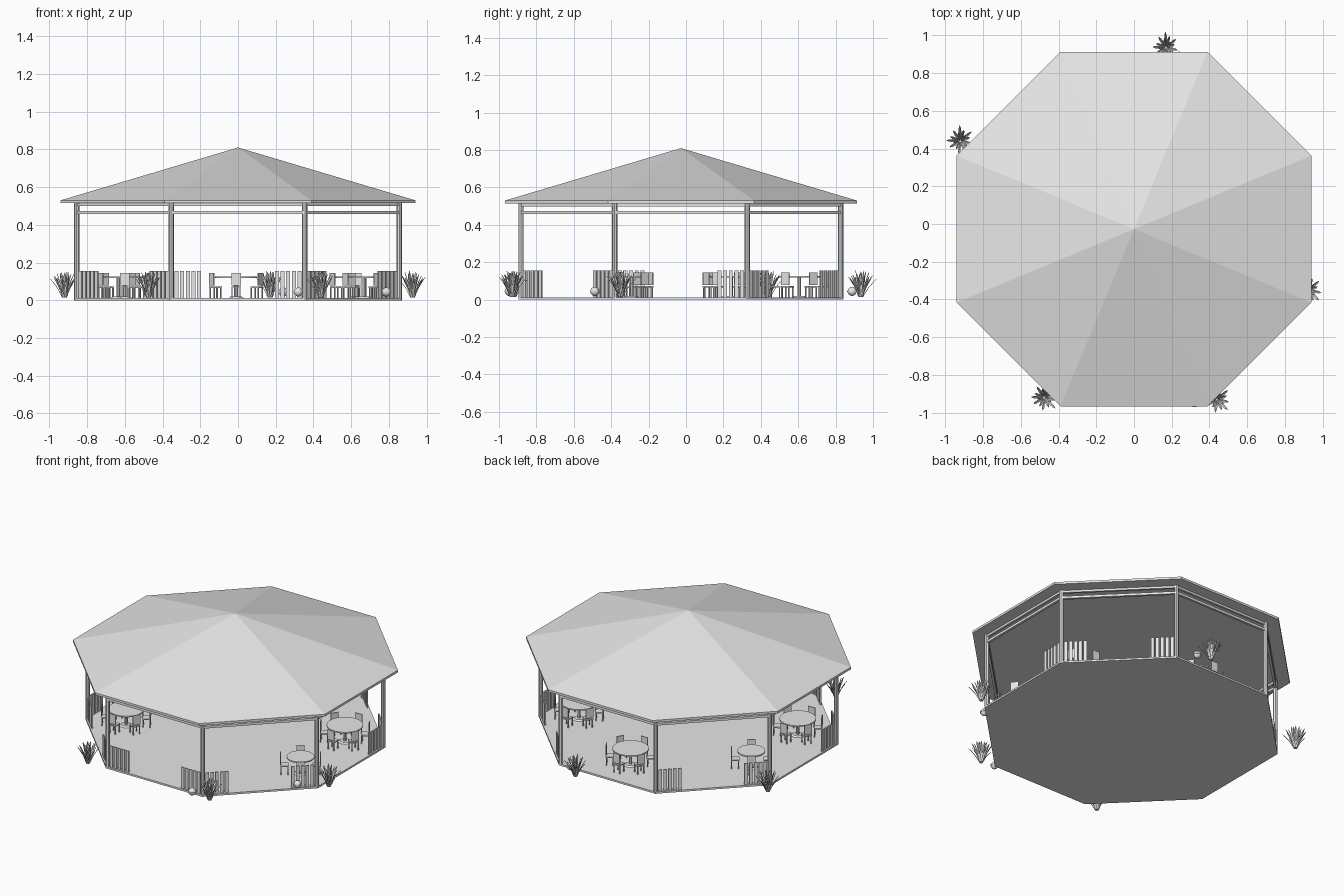
import bpy, bmesh, math, random
from mathutils import Matrix, Vector

if "Cube" in bpy.data.objects:
    bpy.data.objects.remove(bpy.data.objects["Cube"])
random.seed(4)

grey = bpy.data.materials.new("plain_grey")
grey.use_nodes = True
grey.diffuse_color = (0.8, 0.8, 0.8, 1)
for node in grey.node_tree.nodes:
    if node.type == "BSDF_PRINCIPLED":
        node.inputs["Base Color"].default_value = grey.diffuse_color

CENTRE = Vector((0, -0.027, 0))
FLOOR_TOP = 0.012


def finish(name, bm, matrix=None, smooth=False):
    mesh = bpy.data.meshes.new(name)
    bm.to_mesh(mesh)
    bm.free()
    mesh.materials.append(grey)
    obj = bpy.data.objects.new(name, mesh)
    bpy.context.collection.objects.link(obj)
    if matrix:
        obj.matrix_world = matrix
    if smooth:
        for poly in mesh.polygons:
            poly.use_smooth = True
    return obj


def add_box(bm, centre, size, turn=0):
    m = (Matrix.Translation(centre) @ Matrix.Rotation(turn, 4, "Z")
         @ Matrix.Diagonal((*size, 1)))
    bmesh.ops.create_cube(bm, size=1, matrix=m)


def add_cone(bm, centre, r_low, r_high, height, sides, turn=0):
    m = Matrix.Translation(centre) @ Matrix.Rotation(turn, 4, "Z")
    bmesh.ops.create_cone(bm, cap_ends=True, segments=sides, radius1=r_low,
                          radius2=r_high, depth=height, matrix=m)


def corner(apothem, i):
    a = math.radians(22.5 + 45 * i)
    r = apothem / math.cos(math.pi / 8)
    return CENTRE + Vector((r * math.cos(a), r * math.sin(a), 0))


def octagon(name, apothem, z0, z1, peak=None):
    bm = bmesh.new()
    rings = []
    for z in (z0, z1):
        rings.append([bm.verts.new(corner(apothem, i) + Vector((0, 0, z))) for i in range(8)])
    low, high = rings
    bm.faces.new(list(reversed(low)))
    for i in range(8):
        j = (i + 1) % 8
        bm.faces.new((low[i], low[j], high[j], high[i]))
    if peak:
        top = bm.verts.new(CENTRE + Vector((0, 0, peak)))
        for i in range(8):
            bm.faces.new((high[i], high[(i + 1) % 8], top))
    else:
        bm.faces.new(high)
    return finish(name, bm)


# Floor slab and pitched roof
octagon("floor", 0.868, 0, FLOOR_TOP)
octagon("roof", 0.94, 0.515, 0.53, 0.81)

# Posts, rails between them and the plate under the eaves
bm = bmesh.new()
rails = bmesh.new()
for i in range(8):
    a, b = corner(0.855, i), corner(0.855, i + 1)
    add_cone(bm, a + Vector((0, 0, 0.258)), 0.014, 0.014, 0.516, 8)
    d = b - a
    turn = math.atan2(d.y, d.x)
    for z, thick in ((0.465, 0.016), (0.506, 0.014)):
        add_box(rails, (a + b) / 2 + Vector((0, 0, z)), (d.length, thick, thick), turn)
finish("posts", bm)
finish("rails", rails)


# Short slatted fences, running from a corner towards its neighbour
def fence(start, towards):
    a, b = corner(0.855, start), corner(0.855, towards)
    d = (b - a).normalized()
    bm = bmesh.new()
    for k in range(5):
        p = a + d * (0.028 + 0.03 * k)
        add_box(bm, p + Vector((0, 0, 0.083)), (0.021, 0.008, 0.144), math.atan2(d.y, d.x))
    finish("fence_panel", bm)


for side in (0, 2, 4, 6):
    fence(side, side + 1)
    fence(side + 1, side)
fence(5, 6)
fence(6, 5)
fence(0, 7)
fence(4, 3)


# Tables with chairs set around them
def chair_mesh():
    bm = bmesh.new()
    add_box(bm, (0, 0, 0.068), (0.05, 0.05, 0.008))
    add_box(bm, (0.023, 0, 0.112), (0.006, 0.05, 0.066))
    for x in (-0.021, 0.021):
        for y in (-0.021, 0.021):
            add_box(bm, (x, y, 0.038), (0.006, 0.006, 0.054))
    return bm


def dining_set(x, y, radius, chairs, start):
    place = Matrix.Translation((x, y, 0))
    bm = bmesh.new()
    add_cone(bm, (0, 0, 0.122), radius, radius, 0.008, 24)
    add_cone(bm, (0, 0, 0.066), 0.01, 0.01, 0.106, 8)
    add_cone(bm, (0, 0, 0.016), 0.04, 0.03, 0.008, 16)
    finish("table", bm, place)
    for k in range(chairs):
        spin = Matrix.Rotation(math.radians(start) + math.tau * k / chairs, 4, "Z")
        finish("chair", chair_mesh(), place @ spin @ Matrix.Translation((radius + 0.014, 0, 0)))


for x, y in ((0.63, 0.24), (-0.6, -0.335), (-0.01, 0.605)):
    dining_set(x, y, 0.112, 6, 30)
for x, y in ((0.67, -0.29), (-0.635, 0.21)):
    dining_set(x, y, 0.085, 4, 35)


# Spiky plants made of folded, tapering leaves
def plant(x, y):
    bm = bmesh.new()
    count = 20
    for k in range(count):
        a = k * 2.4
        f = math.sqrt((k + 0.5) / count)
        reach = 0.068 * f * random.uniform(0.9, 1.05)
        rise = 0.137 - 0.045 * f * f + random.uniform(-0.008, 0.004)
        out = Vector((math.cos(a), math.sin(a), 0))
        side = Vector((-out.y, out.x, 0))
        rows = []
        for t, w in ((0, 0.004), (0.5, 0.008), (0.85, 0.006), (1, 0.001)):
            mid = out * (0.012 * f + reach * t ** 1.3) + Vector((0, 0, 0.02 + rise * t))
            fold = out * 0.003
            rows.append([bm.verts.new(v) for v in (mid - side * w, mid + fold, mid + side * w)])
        for low, high in zip(rows, rows[1:]):
            for j in (0, 1):
                bm.faces.new((low[j], low[j + 1], high[j + 1], high[j]))
    add_cone(bm, (0, 0, 0.022), 0.012, 0.02, 0.016, 8)
    finish("plant", bm, Matrix.Translation((x, y, 0)))


for x, y in ((-0.92, 0.44), (-0.475, -0.92), (0.17, 0.935), (0.44, -0.93), (0.925, -0.35)):
    plant(x, y)

# Round garden lamps by the floor edge
for x, y in ((0.32, -0.945), (0.786, -0.488), (0.24, 0.888)):
    bm = bmesh.new()
    bmesh.ops.create_uvsphere(bm, u_segments=16, v_segments=10, radius=0.024,
                              matrix=Matrix.Translation((0, 0, 0.044)))
    finish("lamp_globe", bm, Matrix.Translation((x, y, 0)), smooth=True)
    bm = bmesh.new()
    add_cone(bm, (0, 0, 0.044), 0.026, 0.026, 0.006, 16)
    finish("lamp_band", bm, Matrix.Translation((x, y, 0)))
